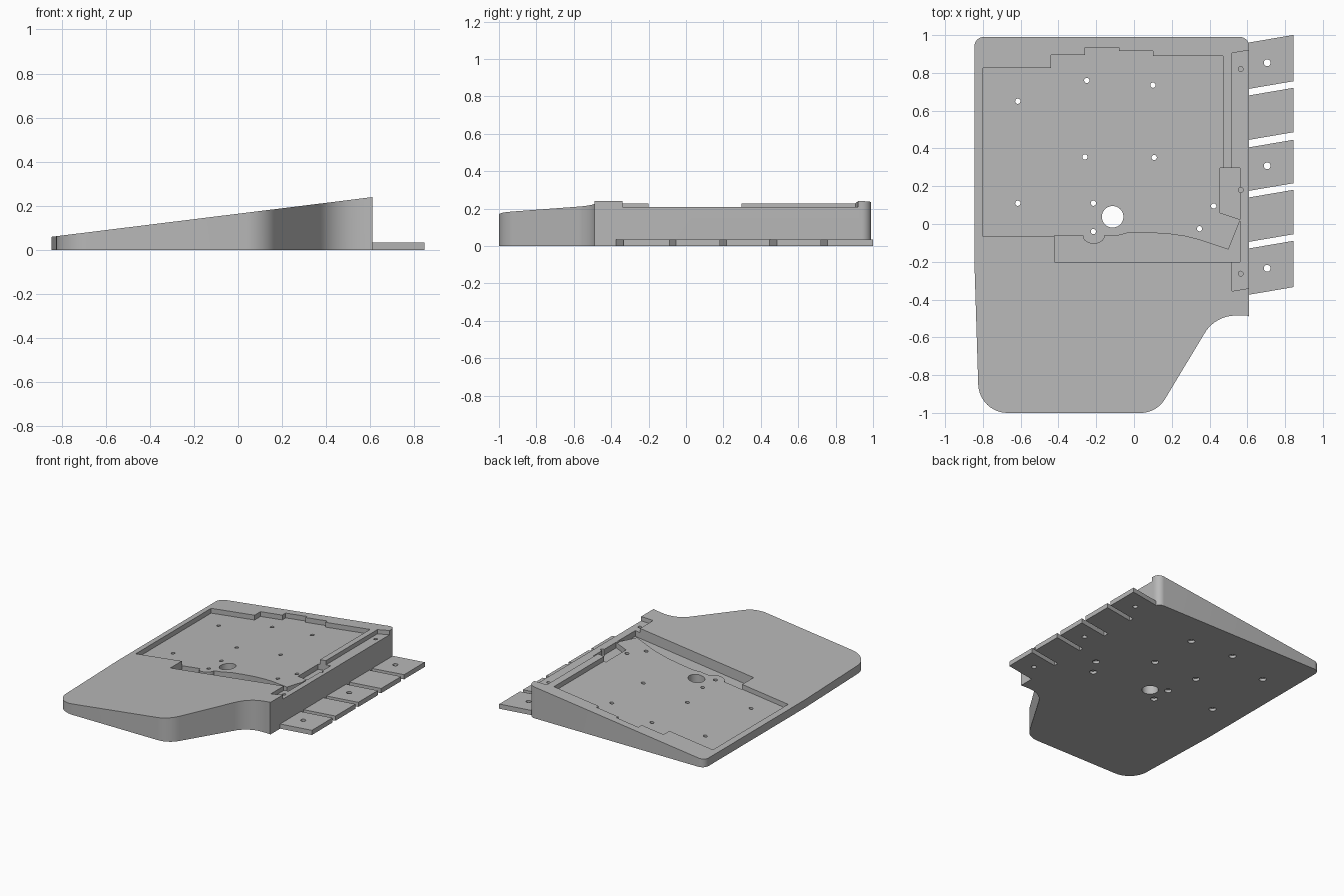
import bpy, bmesh, math
from mathutils import Vector

cube = bpy.data.objects.get("Cube")
if cube:
    bpy.data.objects.remove(cube, do_unlink=True)

grey = bpy.data.materials.new("plain grey")
grey.use_nodes = True
grey.diffuse_color = (0.48, 0.48, 0.48, 1)
grey.node_tree.nodes["Principled BSDF"].inputs["Base Color"].default_value = (0.48, 0.48, 0.48, 1)


def slope(x, depth=0.0):
    """Height of the sloping deck, lowered by depth."""
    return 0.06 + 0.1237 * (x + 0.845) - depth


def rounded(corners, steps=12):
    """Outline from (x, y, radius) corners, each replaced by a tangent arc."""
    pts = []
    for i, (x, y, r) in enumerate(corners):
        p = Vector((x, y))
        if r == 0:
            pts.append((x, y))
            continue
        a = (Vector(corners[i - 1][:2]) - p).normalized()
        b = (Vector(corners[(i + 1) % len(corners)][:2]) - p).normalized()
        half = a.angle(b) / 2
        centre = p + (a + b).normalized() * r / math.sin(half)
        start = p + a * r / math.tan(half) - centre
        end = p + b * r / math.tan(half) - centre
        sweep = start.angle_signed(end)
        for k in range(steps + 1):
            t = -sweep * k / steps
            c, s = math.cos(t), math.sin(t)
            pts.append((centre.x + start.x * c - start.y * s,
                        centre.y + start.x * s + start.y * c))
    return pts


def circle(x, y, r, n=24):
    return [(x + r * math.cos(math.tau * k / n), y + r * math.sin(math.tau * k / n)) for k in range(n)]


def prism(name, outline, bottom, top):
    """Closed solid between two height functions."""
    bm = bmesh.new()
    lo = [bm.verts.new((x, y, bottom(x))) for x, y in outline]
    hi = [bm.verts.new((x, y, top(x))) for x, y in outline]
    bm.faces.new(lo)
    bm.faces.new(hi)
    n = len(outline)
    for i in range(n):
        j = (i + 1) % n
        bm.faces.new((lo[i], lo[j], hi[j], hi[i]))
    bmesh.ops.recalc_face_normals(bm, faces=bm.faces)
    mesh = bpy.data.meshes.new(name)
    bm.to_mesh(mesh)
    bm.free()
    mesh.materials.append(grey)
    obj = bpy.data.objects.new(name, mesh)
    bpy.context.collection.objects.link(obj)
    return obj


def select(obj):
    bpy.ops.object.select_all(action="DESELECT")
    obj.select_set(True)
    bpy.context.view_layer.objects.active = obj


def cut(obj, outline, bottom, top=lambda x: 0.5):
    cutter = prism("cutter", outline, bottom, top)
    cutter.hide_render = True
    mod = obj.modifiers.new("cut", "BOOLEAN")
    mod.operation, mod.solver, mod.object = "DIFFERENCE", "EXACT", cutter
    select(obj)
    bpy.ops.object.modifier_apply(modifier=mod.name)
    bpy.data.objects.remove(cutter, do_unlink=True)


def finish(obj):
    select(obj)
    bpy.ops.object.shade_smooth_by_angle(angle=math.radians(30))


# Wedge body with rounded corners and a scooped front flank
body = prism("wedge_body", rounded([
    (-0.845, 0.99, 0.05), (-0.845, -0.2, 0), (-0.82, -1.0, 0.155),
    (0.12, -1.0, 0.15), (0.43, -0.485, 0.19), (0.6, -0.485, 0),
    (0.61, -0.49, 0), (0.61, 0.99, 0.05)]), lambda x: 0, slope)

# Shallow main tray with a stepped back edge
cut(body, [(-0.8, 0.825), (-0.44, 0.825), (-0.44, 0.895), (-0.26, 0.895),
           (-0.26, 0.935), (-0.08, 0.935), (-0.08, 0.915), (0.1, 0.915),
           (0.1, 0.89), (0.47, 0.89), (0.47, 0.2), (0.55, 0.2), (0.55, -0.19),
           (-0.41, -0.19), (-0.41, -0.065), (-0.8, -0.065)],
    lambda x: slope(x, 0.036))

# Ledge along the tall edge
cut(body, [(0.52, 0.905), (0.52, -0.355), (0.7, -0.325), (0.7, 0.935)],
    lambda x: slope(x, 0.032))

# Deep trough in front of the tray, around the curved edge of its floor
bump = [(-0.213 + 0.058 * math.cos(a), -0.062 - 0.043 * math.sin(a))
        for a in [math.pi * k / 10 for k in range(11)]]
cut(body, [(-0.42, -0.2), (0.56, -0.2), (0.56, 0.015), (0.5, -0.135),
           (0.35, -0.085), (0.27, -0.065), (0.18, -0.052), (0.07, -0.046),
           (-0.03, -0.046), (-0.08, -0.06)] + bump + [(-0.42, -0.062)],
    lambda x: slope(x, 0.075))

# Deep side recess
cut(body, [(0.455, 0.06), (0.56, 0.025), (0.56, 0.297), (0.455, 0.297)],
    lambda x: slope(x, 0.075))

# Screw holes with wider seats underneath
for x, y in [(-0.615, 0.65), (-0.25, 0.76), (0.1, 0.735), (-0.26, 0.355),
             (0.107, 0.352), (-0.615, 0.11), (-0.215, 0.11), (-0.215, -0.04),
             (0.422, 0.095), (0.347, -0.025)]:
    cut(body, circle(x, y, 0.014), lambda x: -0.1)
    cut(body, circle(x, y, 0.025), lambda x: -0.1, lambda x: 0.02)

# Large cable hole and blind holes in the ledge
cut(body, circle(-0.113, 0.038, 0.057, 40), lambda x: -0.1)
for y in (0.82, 0.18, -0.263):
    cut(body, circle(0.565, y, 0.013), lambda x: 0.1)
finish(body)

# Row of slanted mounting tabs, alternate ones drilled
for i, (back, front) in enumerate([(0.96, 0.715), (0.68, 0.445), (0.405, 0.175),
                                   (0.14, -0.095), (-0.13, -0.375)]):
    tab = prism(f"mounting_tab_{i + 1}", [(0.605, back), (0.605, front),
                (0.845, front + 0.041), (0.845, back + 0.041)],
                lambda x: 0, lambda x: 0.035)
    if i % 2 == 0:
        cut(tab, circle(0.705, (back + front) / 2 + 0.018 - 0.018 * (i == 0) + 0.016 * (i == 0), 0.018),
            lambda x: -0.1)
    finish(tab)
